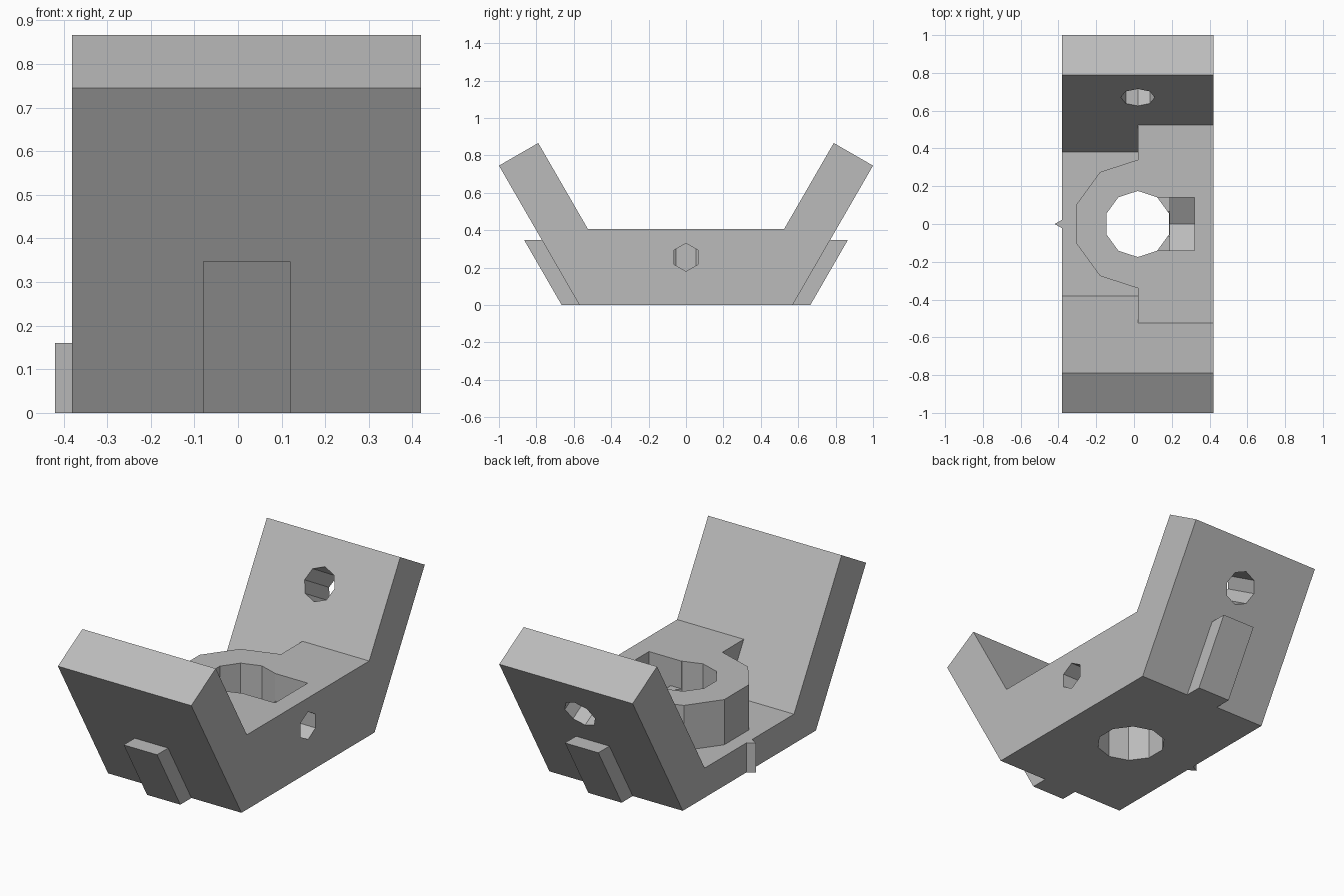
import bpy, bmesh
from math import radians, tan, sin, cos, pi
from mathutils import Matrix, Vector

cube = bpy.data.objects.get("Cube")
if cube:
    bpy.data.objects.remove(cube)

grey = bpy.data.materials.new("plain grey")
grey.use_nodes = True
COLOUR = (0.5, 0.5, 0.5, 1)
grey.diffuse_color = COLOUR
grey.node_tree.nodes["Principled BSDF"].inputs["Base Color"].default_value = COLOUR

CX = 0.02                 # centre of the bore and wall holes
X0, X1 = -0.38, 0.42      # ends of the bracket
FLOOR, DECK = 0.16, 0.405
SLOPE = tan(radians(60))


def prism(name, points, depth, matrix=Matrix()):
    """Extrude a 2D outline along local z from 0 to depth."""
    bm = bmesh.new()
    face = bm.faces.new([bm.verts.new((a, b, 0)) for a, b in points])
    ext = bmesh.ops.extrude_face_region(bm, geom=[face])
    moved = [v for v in ext["geom"] if isinstance(v, bmesh.types.BMVert)]
    bmesh.ops.translate(bm, verts=moved, vec=(0, 0, depth))
    bm.transform(matrix)
    bmesh.ops.recalc_face_normals(bm, faces=bm.faces)
    mesh = bpy.data.meshes.new(name)
    bm.to_mesh(mesh)
    bm.free()
    mesh.materials.append(grey)
    obj = bpy.data.objects.new(name, mesh)
    bpy.context.collection.objects.link(obj)
    return obj


def polygon(sides, radius, start=pi / 2):
    return [(radius * cos(start + 2 * pi * i / sides),
             radius * sin(start + 2 * pi * i / sides)) for i in range(sides)]


def along_x(x, z=0.0):
    """Outline (y, z) extruded along +x."""
    return Matrix(((0, 0, 1, x), (1, 0, 0, 0), (0, 1, 0, z), (0, 0, 0, 1)))


def combine(target, other, operation):
    mod = target.modifiers.new(other.name, 'BOOLEAN')
    mod.object = other
    mod.operation = operation
    mod.solver = 'EXACT'
    other.hide_render = True
    other.hide_set(True)


def channel(floor):
    """V-sided channel section with a given floor height."""
    half = [(0.57, 0), (1.0, 0.745), (0.79, 0.866),
            (0.79 - (0.866 - floor) / SLOPE, floor)]
    return half + [(-y, z) for y, z in reversed(half)]


# Main body: low floor on one half, raised deck on the other
body = prism("bracket_body", channel(FLOOR), CX - X0, along_x(X0))
deck = prism("raised_deck", channel(DECK), X1 - CX, along_x(CX))
combine(body, deck, 'UNION')

# Round collar rising from the low floor
collar = prism("collar", polygon(10, 0.34), DECK - 0.08,
               Matrix.Translation((CX, 0, 0.08)))
combine(body, collar, 'UNION')

# Outer ribs on both sloping walls
for side, label in ((-1, "front"), (1, "back")):
    rib = [(0.54, 0), (0.665, 0), (0.865, 0.347), (0.74, 0.347)]
    obj = prism(label + "_rib", [(side * y, z) for y, z in rib], 0.2, along_x(-0.08))
    combine(body, obj, 'UNION')

# Small pointer on the end of the floor
pointer = prism("pointer", polygon(3, 0.04, pi), FLOOR,
                Matrix.Translation((X0, 0, 0)))
combine(body, pointer, 'UNION')

# Vertical bore
combine(body, prism("bore_cutter", polygon(10, 0.175), 1,
                    Matrix.Translation((CX, 0, -0.3))), 'DIFFERENCE')

# Nut pocket open to the top, and the slot joining it to the bore
AXIS = 0.255
nut = [(-0.14, 0.3), (-0.14, -0.081), (0, -0.162), (0.14, -0.081), (0.14, 0.3)]
combine(body, prism("nut_cutter", nut, 0.13, along_x(0.19, AXIS)), 'DIFFERENCE')
slot = [(-0.14, 0), (0.14, 0), (0.14, 0.3), (-0.14, 0.3)]
combine(body, prism("slot_cutter", slot, 0.22, along_x(0.1, AXIS)), 'DIFFERENCE')

# Set screw hole through the end face
combine(body, prism("screw_cutter", polygon(6, 0.075), 0.45,
                    along_x(0.07, AXIS)), 'DIFFERENCE')

# Mounting holes square to the sloping walls
for side, label in ((-1, "front"), (1, "back")):
    normal = Vector((0, side * sin(radians(60)), -cos(radians(60))))
    turn = normal.to_track_quat('Z', 'Y').to_matrix().to_4x4()
    place = Matrix.Translation(Vector((CX, side * 0.776, 0.597)) - normal * 0.25)
    combine(body, prism(label + "_hole_cutter", polygon(8, 0.09), 0.5,
                        place @ turn), 'DIFFERENCE')

# Bake the modifiers and drop the helper parts
bpy.context.view_layer.update()
result = bpy.data.meshes.new_from_object(
    body.evaluated_get(bpy.context.evaluated_depsgraph_get()))
helpers = [m.object for m in body.modifiers]
body.modifiers.clear()
body.data = result
for obj in helpers:
    bpy.data.objects.remove(obj)
